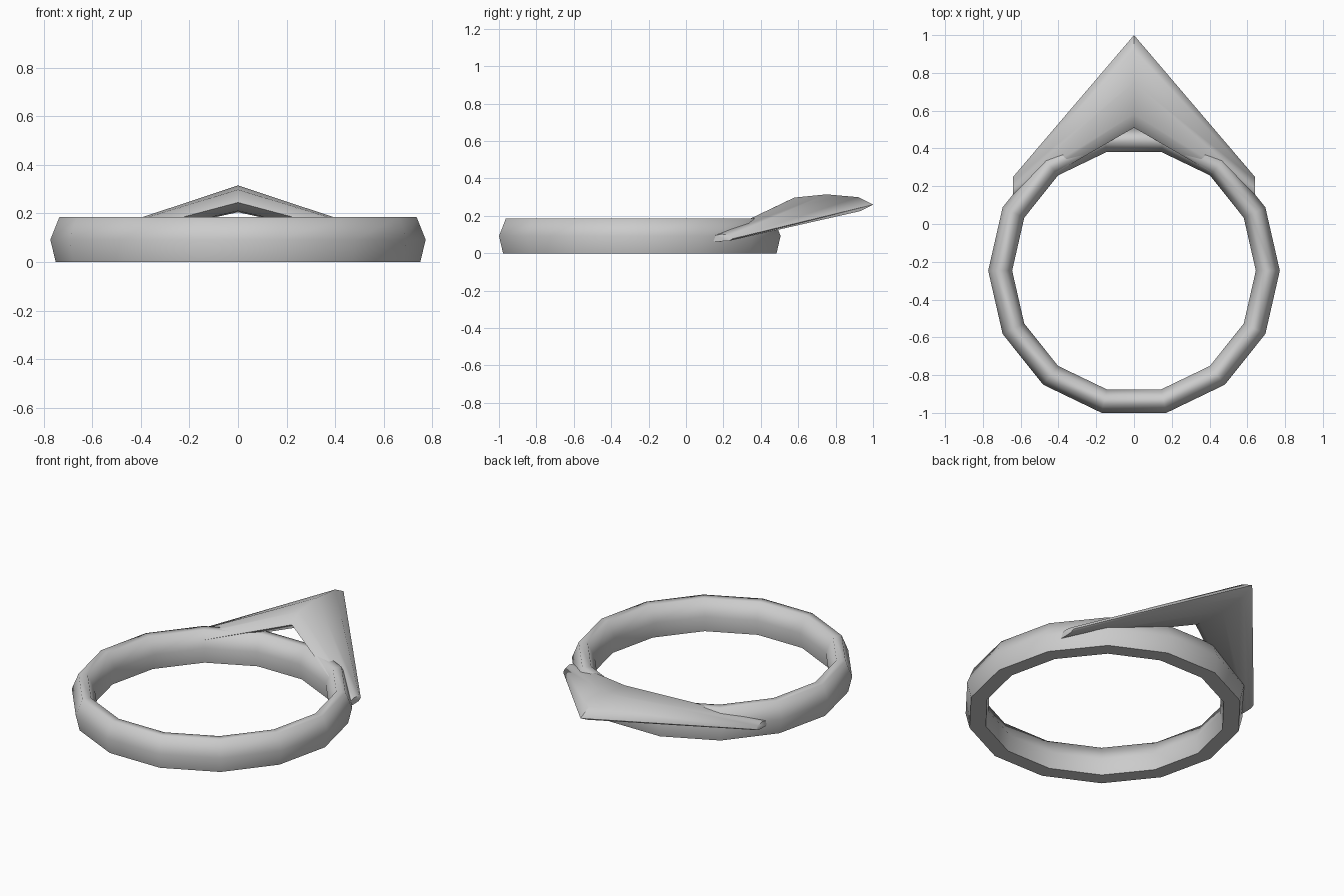
import bpy, bmesh, math

if "Cube" in bpy.data.objects:
    bpy.data.objects.remove(bpy.data.objects["Cube"])

grey = bpy.data.materials.new("light grey")
grey.diffuse_color = (0.6, 0.6, 0.6, 1)
grey.use_nodes = True
grey.node_tree.nodes["Principled BSDF"].inputs["Base Color"].default_value = grey.diffuse_color


def make_object(name, bm):
    bmesh.ops.recalc_face_normals(bm, faces=bm.faces)
    for f in bm.faces:
        f.smooth = True
    mesh = bpy.data.meshes.new(name)
    bm.to_mesh(mesh)
    bm.free()
    mesh.materials.append(grey)
    obj = bpy.data.objects.new(name, mesh)
    bpy.context.collection.objects.link(obj)
    return obj


def bridge(bm, a, b):
    n = len(a)
    for i in range(n):
        j = (i + 1) % n
        bm.faces.new((a[i], a[j], b[j], b[i]))


# Head band: a six-point section swept round 14 sides, flat underneath
SIDES, CENTRE_Y = 14, -0.247
section = [(0.75, 0), (0.772, 0.092), (0.735, 0.185),
           (0.685, 0.185), (0.645, 0.092), (0.66, 0)]
bm = bmesh.new()
rings = []
for k in range(SIDES):
    a = 2 * math.pi * k / SIDES
    rings.append([bm.verts.new((r * math.cos(a), CENTRE_Y + r * math.sin(a), z))
                  for r, z in section])
for k in range(SIDES):
    bridge(bm, rings[k], rings[(k + 1) % SIDES])
for e in bm.edges:
    low = all(v.co.z < 0.01 for v in e.verts)
    if low and any(f.calc_center_median().z > 0.01 for f in e.link_faces):
        e.smooth = False
make_object("head_band", bm)

# Pointed crest: lens section at the peak, tapering to both arm ends
peak = [(1.0, 0.26), (0.93, 0.225), (0.75, 0.205), (0.56, 0.21),
        (0.51, 0.245), (0.58, 0.298), (0.75, 0.315), (0.92, 0.30)]
end = [(0.25, 0.078), (0.23, 0.066), (0.19, 0.064), (0.15, 0.064),
       (0.14, 0.075), (0.155, 0.095), (0.19, 0.103), (0.235, 0.095)]
bm = bmesh.new()
mid = [bm.verts.new((0, y, z)) for y, z in peak]
for side in (-1, 1):
    tip = [bm.verts.new((side * 0.64, y, z)) for y, z in end]
    bridge(bm, mid, tip)
    bm.faces.new(tip)
crest = make_object("crest", bm)
bpy.ops.object.select_all(action='DESELECT')
crest.select_set(True)
bpy.context.view_layer.objects.active = crest
bpy.ops.object.shade_smooth_by_angle(angle=math.radians(60))
